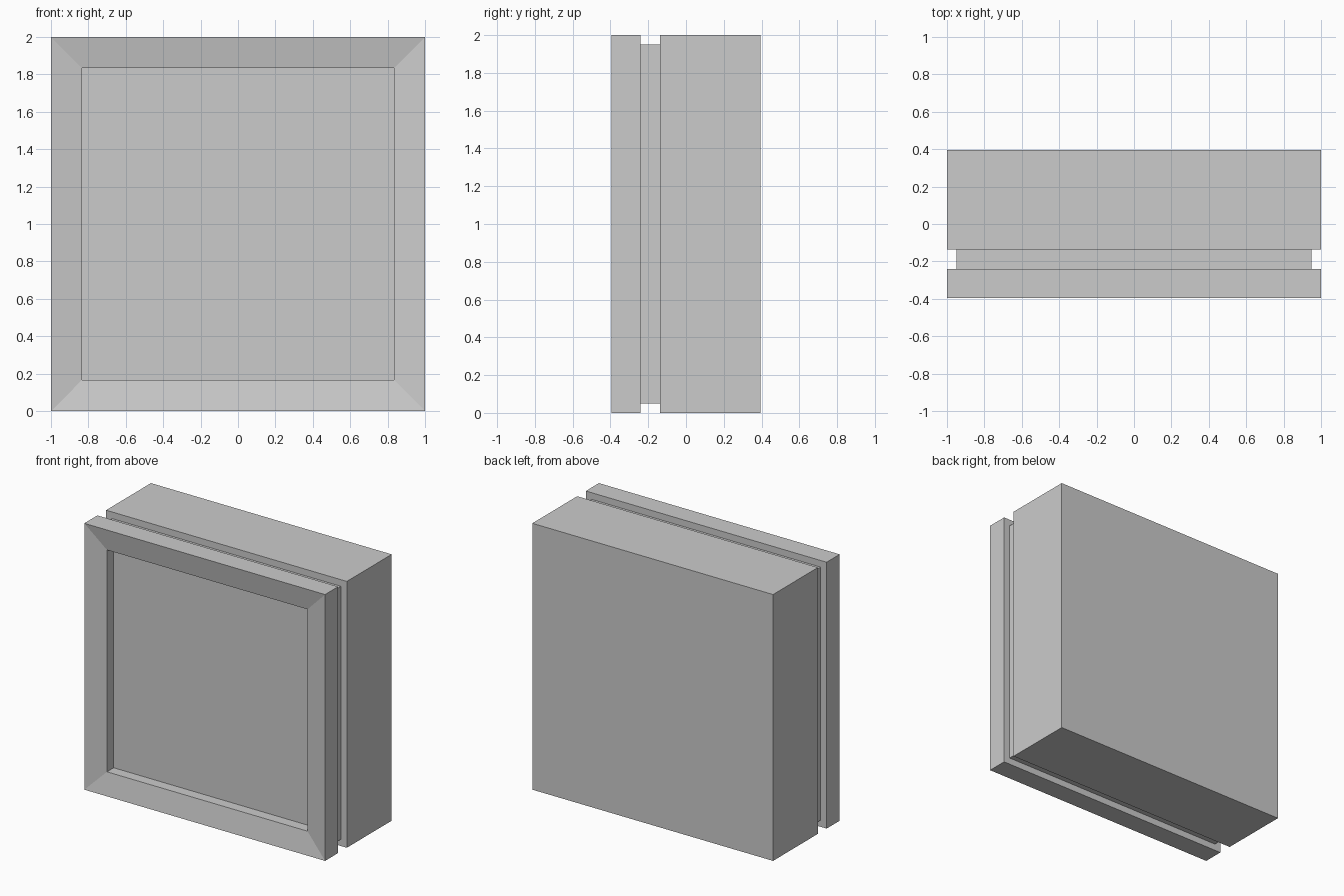
import bpy, bmesh

if "Cube" in bpy.data.objects:
    bpy.data.objects.remove(bpy.data.objects["Cube"])

# Square cross-sections from back to front: (half size, y)
PROFILE = [
    (1.00, 0.395), (1.00, -0.137),    # deep back box
    (0.95, -0.137), (0.95, -0.24),    # groove around the sides
    (1.00, -0.24), (1.00, -0.395),    # front frame
    (0.833, -0.365), (0.833, -0.285), # sloped rim, then recessed panel
]
CORNERS = [(-1, -1), (1, -1), (1, 1), (-1, 1)]


def square_loft(name, profile, centre_z):
    bm = bmesh.new()
    rings = [[bm.verts.new((sx * h, y, centre_z + sz * h)) for sx, sz in CORNERS]
             for h, y in profile]
    for a, b in zip(rings, rings[1:]):
        for i in range(4):
            j = (i + 1) % 4
            bm.faces.new((a[i], a[j], b[j], b[i]))
    bm.faces.new(rings[0])
    bm.faces.new(rings[-1])
    bmesh.ops.recalc_face_normals(bm, faces=bm.faces)
    mesh = bpy.data.meshes.new(name)
    bm.to_mesh(mesh)
    bm.free()
    obj = bpy.data.objects.new(name, mesh)
    bpy.context.collection.objects.link(obj)
    return obj


# Grooved panel box with a recessed front
square_loft("framed_panel_box", PROFILE, 1.0)
